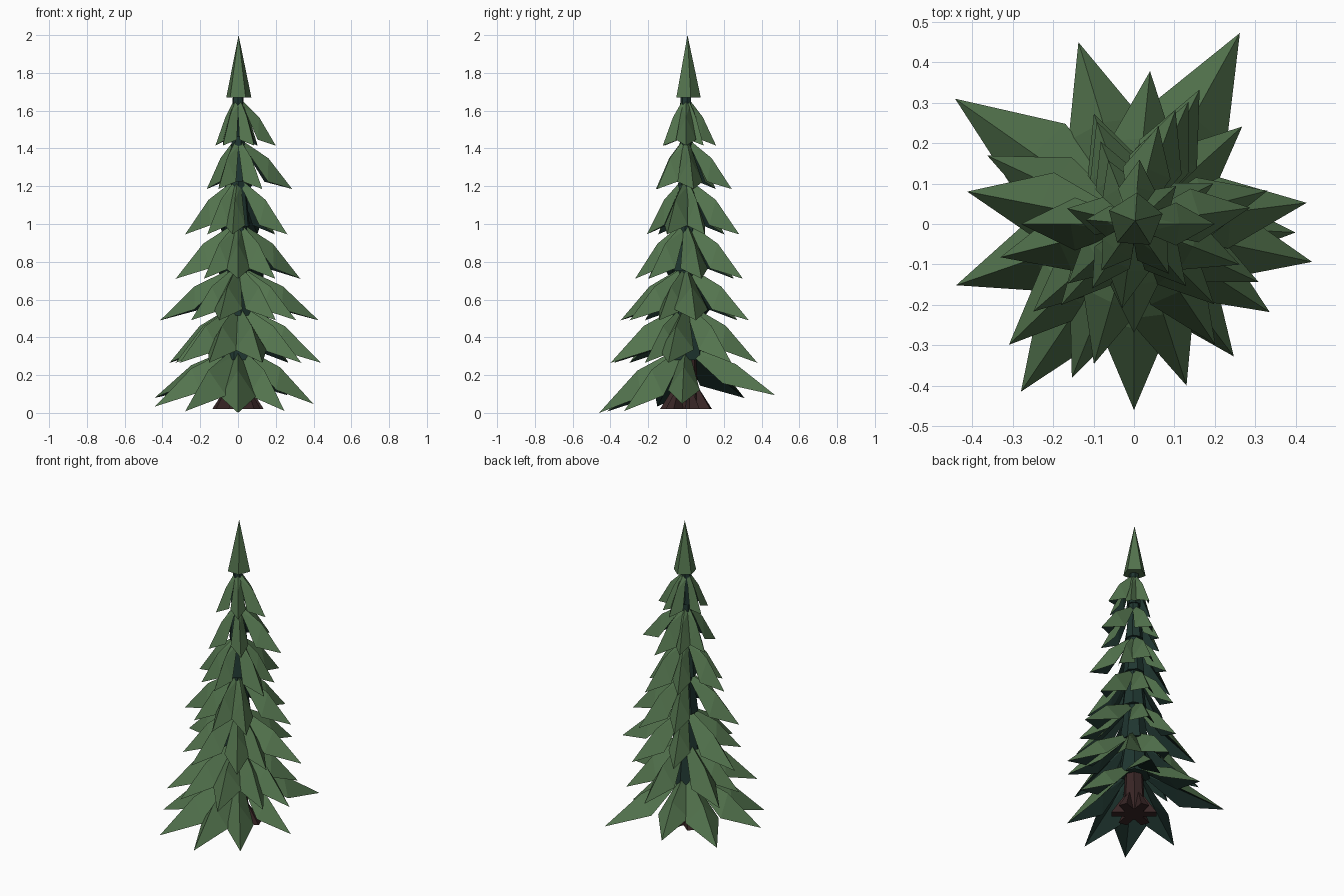
import bpy, bmesh, math
from mathutils import Vector

if "Cube" in bpy.data.objects:
    bpy.data.objects.remove(bpy.data.objects["Cube"])


def material(name, rgb):
    m = bpy.data.materials.new(name)
    m.diffuse_color = (*rgb, 1)
    m.use_nodes = True
    m.node_tree.nodes["Principled BSDF"].inputs["Base Color"].default_value = m.diffuse_color
    return m


GREEN = material("needle_green", (0.086, 0.172, 0.075))
DARK = material("shade_green", (0.014, 0.037, 0.030))
BROWN = material("bark_brown", (0.040, 0.019, 0.019))


def finish(name, bm, mats):
    bmesh.ops.recalc_face_normals(bm, faces=bm.faces)
    mesh = bpy.data.meshes.new(name)
    bm.to_mesh(mesh)
    bm.free()
    for m in mats:
        mesh.materials.append(m)
    bpy.context.collection.objects.link(bpy.data.objects.new(name, mesh))


def frustum(bm, sides, r0, z0, r1, z1, x=0.0, y=0.0, turn=0.0):
    def ring(r, z):
        if r == 0:
            return [bm.verts.new((x, y, z))] * sides
        return [bm.verts.new((x + r * math.cos(turn + math.tau * i / sides),
                              y + r * math.sin(turn + math.tau * i / sides), z))
                for i in range(sides)]
    a, b = ring(r0, z0), ring(r1, z1)
    for i in range(sides):
        j = (i + 1) % sides
        bm.faces.new([a[i], a[j], b[i]] if r1 == 0 else [a[i], a[j], b[j], b[i]])
    bm.faces.new(a[::-1])
    if r1:
        bm.faces.new(b)


def branch(bm, deg, reach, tip_z, top_z, corner_fall):
    # drooping roof-shaped bough: green ridge on top, dark hollow underneath
    a = math.radians(deg)
    out, side = Vector((math.cos(a), math.sin(a), 0)), Vector((-math.sin(a), math.cos(a), 0))
    drop, w = top_z - tip_z, 0.022 + 0.155 * reach

    def v(r, s, fall):
        p = out * r + side * s
        return bm.verts.new((p.x, p.y, top_z - drop * fall))
    mid, tip = v(0.56 * reach, 0, 0.36), v(reach, 0, 1.0)
    root = v(0.025, 0, 0.0)
    hollow = v(0.46 * reach, 0, 0.50)
    for s in (-1, 1):
        shoulder = v(0.025, s * 0.02, 0.1)
        corner = v(0.52 * reach, s * w, corner_fall)
        for f in ((root, mid, shoulder), (shoulder, mid, corner), (mid, tip, corner)):
            bm.faces.new(f).material_index = 0
        for f in ((hollow, corner, tip), (hollow, shoulder, corner), (hollow, root, shoulder)):
            bm.faces.new(f).material_index = 1


# tiers: tip height, top height, then direction in degrees: reach per branch
TIERS = [
    (0.05, 0.35, {-90: .46, -53: .41, -3: .40, 61: .54, 107: .47, 145: .54, 199: .465, 236: .50}),
    (0.265, 0.57, {-12: .45, -72: .42, 248: .41, 224: .43, 155: .40, 84: .38, 42: .36,
                   194: .34, -33: .40}),
    (0.49, 0.77, {7: .43, 169: .42, 64: .37, 254: .36, -56: .36, 221: .33, 110: .29, -25: .34}),
    (0.71, 1.00, {14: .34, 194: .34, 66: .33, 270: .27, -45: .28, 228: .27, 110: .27}),
    (0.945, 1.23, {180: .28, -21: .28, 70: .30, 262: .21, 27: .22, 112: .22, 222: .22}),
    (1.185, 1.44, {8: .29, 76: .25, 167: .17, 237: .19, -50: .20, 112: .17}),
    (1.415, 1.65, {0: .20, 85: .16, 175: .12, 235: .14, 305: .15, 42: .14}),
]
for n, (tip_z, top_z, boughs) in enumerate(TIERS, 1):
    bm = bmesh.new()
    for deg, reach in boughs.items():
        # the lowest tier sags toward the front
        sag = 0.05 * math.sin(math.radians(deg)) if n == 1 else 0
        branch(bm, deg, reach, tip_z + sag, top_z, 0.74 + 0.018 * n)
    finish(f"branch_tier_{n}", bm, [GREEN, DARK])

# dark inner foliage: stacked flaring sleeves
bm = bmesh.new()
for i in range(6):
    r, z = 0.098 - 0.011 * i, 0.28 + 0.236 * i
    frustum(bm, 7, r, z, r * 0.62, z + 0.236, turn=0.4 * i)
finish("inner_foliage", bm, [DARK])

# pointed crown
bm = bmesh.new()
frustum(bm, 5, 0.07, 1.67, 0, 2.0, x=0.003, y=0.008, turn=0.25)
finish("crown", bm, [GREEN])

# trunk with flared roots
bm = bmesh.new()
frustum(bm, 7, 0.07, 0.02, 0.05, 0.4)
for k in range(6):
    a = math.radians(20 + 60 * k)
    out, side = Vector((math.cos(a), math.sin(a), 0)), Vector((-math.sin(a), math.cos(a), 0))
    top = bm.verts.new(out * 0.05 + Vector((0, 0, 0.16)))
    base = [bm.verts.new(out * r + side * s + Vector((0, 0, 0.02)))
            for r, s in ((0.03, -0.03), (0.135, -0.028), (0.135, 0.028), (0.03, 0.03))]
    bm.faces.new(base)
    for i in range(4):
        bm.faces.new((base[i], base[(i + 1) % 4], top))
finish("trunk", bm, [BROWN])
